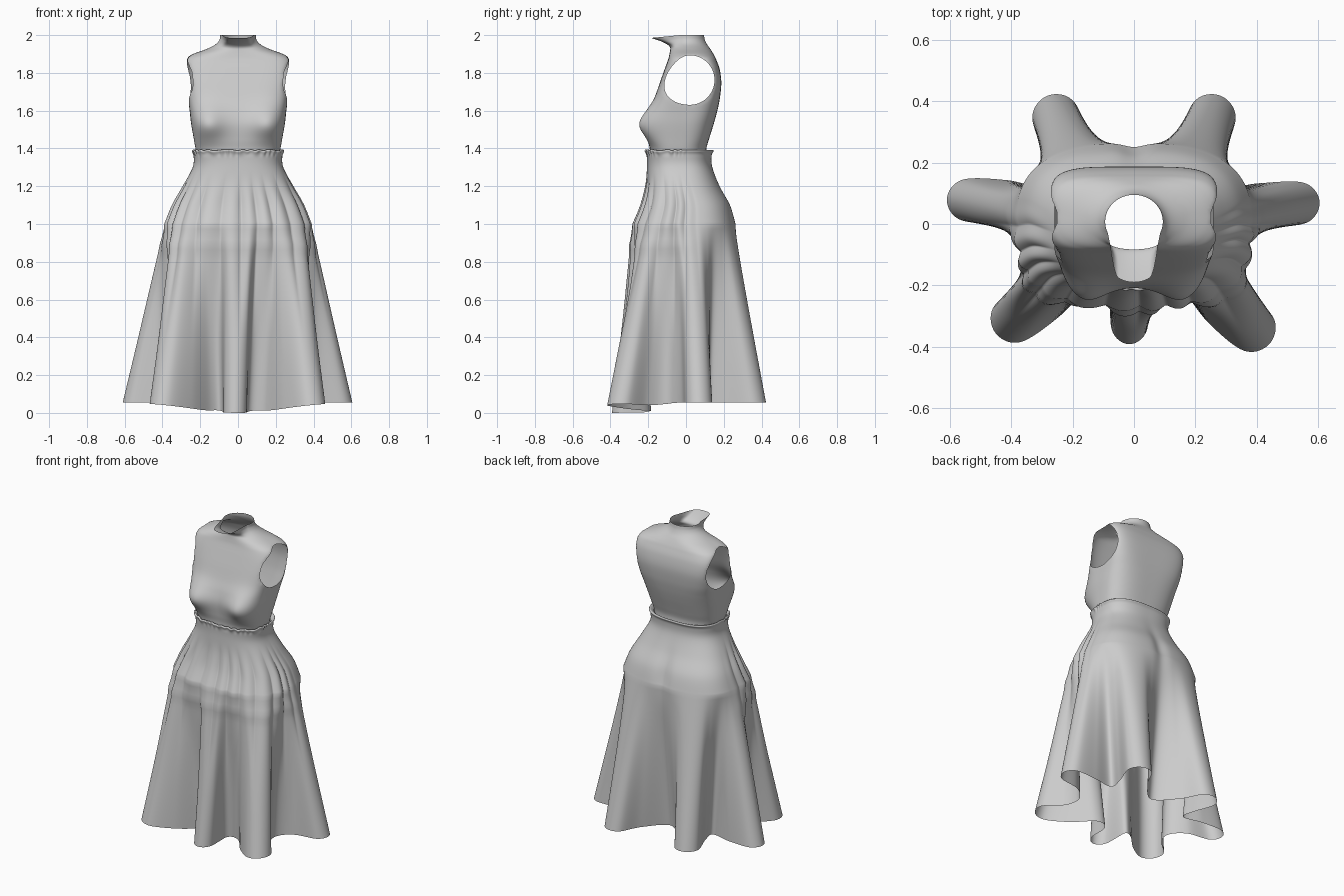
import bpy, bmesh, math
from mathutils import Vector

if "Cube" in bpy.data.objects:
    bpy.data.objects.remove(bpy.data.objects["Cube"])

fabric = bpy.data.materials.new("grey fabric")
fabric.diffuse_color = (0.6, 0.6, 0.6, 1)
fabric.use_nodes = True
fabric.node_tree.nodes["Principled BSDF"].inputs["Base Color"].default_value = fabric.diffuse_color


def spline(pts, per, closed=False):
    """Catmull-Rom samples through tuples of any length."""
    n, out = len(pts), []
    get = (lambda i: pts[i % n]) if closed else (lambda i: pts[max(0, min(n - 1, i))])
    for i in range(n if closed else n - 1):
        for j in range(per):
            t = j / per
            out.append([0.5 * (2 * b + (c - a) * t + (2 * a - 5 * b + 4 * c - d) * t * t
                               + (3 * b - a - 3 * c + d) * t ** 3)
                        for a, b, c, d in zip(get(i - 1), get(i), get(i + 1), get(i + 2))])
    if not closed:
        out.append(list(pts[-1]))
    return out


def section(hx, yf, yb, n, ang):
    """Point on a rounded-box outline at an angle."""
    c, s = math.cos(ang), math.sin(ang)
    r = (abs(c) ** n + abs(s) ** n) ** (-1 / n)
    return hx * c * r, (yf + yb) / 2 + (yb - yf) / 2 * s * r


def gauss(d, w):
    return math.exp(-(d / w) ** 2)


def smooth(a, b, v):
    t = max(0.0, min(1.0, (v - a) / (b - a)))
    return t * t * (3 - 2 * t)


def loft(name, rows, edit=None):
    """Open tube through rings listed from bottom to top."""
    bm = bmesh.new()
    rings = [[bm.verts.new(p) for p in row] for row in rows]
    for lo, hi in zip(rings, rings[1:]):
        for i in range(len(lo)):
            k = (i + 1) % len(lo)
            bm.faces.new((lo[i], lo[k], hi[k], hi[i]))
    if edit:
        edit(bm)
    mesh = bpy.data.meshes.new(name)
    bm.to_mesh(mesh)
    bm.free()
    mesh.materials.append(fabric)
    mesh.shade_smooth()
    ob = bpy.data.objects.new(name, mesh)
    bpy.context.collection.objects.link(ob)
    return ob


# --- Skirt: seven deep folds at the hem, gathered into the hips and waist ---
# fold tip x, y, outward direction, half width, hip angle, next valley x, y
folds = [
    (0.605, 0.075, 6, 0.068, 8, 0.28, 0.12),
    (0.285, 0.417, 66, 0.075, 57, 0.0, 0.16),
    (-0.285, 0.417, 114, 0.075, 123, -0.28, 0.12),
    (-0.61, 0.085, 174, 0.068, 172, -0.34, -0.09),
    (-0.45, -0.358, 219, 0.075, 222, -0.14, -0.2),
    (-0.015, -0.392, 270, 0.06, 270, 0.14, -0.2),
    (0.44, -0.393, 316, 0.075, 318, 0.34, -0.1),
]
controls = []  # hem x, hem y, hip angle
for i, (tx, ty, deg, w, hip, vx, vy) in enumerate(folds):
    prev = folds[i - 1][4] - (360 if i == 0 else 0)
    nxt = folds[(i + 1) % 7][4] + (360 if i == 6 else 0)
    d = Vector((math.cos(math.radians(deg)), math.sin(math.radians(deg))))
    p = Vector((-d.y, d.x))
    tip = Vector((tx, ty))
    for k, back, side in ((-2, 0.19, -1.15), (-1, 0.045, -0.95), (0, 0, 0),
                          (1, 0.045, 0.95), (2, 0.19, 1.15)):
        q = tip - d * back + p * w * side
        half = (nxt - hip) / 2 if k > 0 else (hip - prev) / 2
        controls.append((q.x, q.y, hip + half * k / 3))
    controls.append((vx, vy, (hip + nxt) / 2))
# spline the angle as a direction so that the seam closes
hem = []
cs = [(x, y, math.cos(math.radians(a)), math.sin(math.radians(a))) for x, y, a in controls]
for x, y, c, s in spline(cs, 9, True):
    hem.append((x, y, math.atan2(s, c)))

# height, half width, front, back, squareness
upper = spline([(1.375, 0.22, -0.195, 0.115, 2.7), (1.392, 0.234, -0.207, 0.137, 2.7),
                (1.386, 0.242, -0.216, 0.146, 2.7), (1.362, 0.235, -0.208, 0.136, 2.7),
                (1.3, 0.24, -0.207, 0.14, 2.6), (1.2, 0.292, -0.214, 0.18, 2.6),
                (1.1, 0.345, -0.236, 0.235, 2.7), (1.0, 0.385, -0.277, 0.264, 2.7)], 6)
hip_row = upper[-1]


def skirt_point(x, y, z, ang):
    front = smooth(0.35, -0.25, math.sin(ang))
    c, s = math.cos(ang), math.sin(ang)
    # narrow gathered pleats, with a soft ridge where they are released
    amp = smooth(1.28, 1.08, z) * smooth(0.3, 0.85, z) * front
    off = amp * (0.018 * abs(math.sin(12 * ang + 0.6 * math.sin(5 * ang))) - 0.011)
    off += front * 0.006 * gauss(z - 0.89, 0.035)
    # crinkled waist edge
    edge = smooth(1.35, 1.38, z) * front
    off += edge * 0.003 * math.sin(34 * ang + 3 * math.sin(7 * ang))
    z += edge * 0.003 * math.sin(23 * ang + 3 * math.sin(5 * ang))
    # shallow hollow down the middle of the back
    y -= 0.016 * gauss(x, 0.045) * gauss(z - 1.06, 0.13) * (s > 0)
    return x + c * off, y + s * off, z


rows = []
for z, hx, yf, yb, n in upper:
    rows.append([skirt_point(*section(hx, yf, yb, n, a), z, a) for _, _, a in hem])
STEPS = 36
for j in range(1, STEPS + 1):
    t = j / STEPS
    ring = []
    for hx_, hy_, a in hem:
        sx, sy = section(*hip_row[1:], a)
        low = 0.06 - 0.055 * smooth(0, -0.25, hy_) * gauss(hx_, 0.33)
        ring.append(skirt_point(sx + (hx_ - sx) * t, sy + (hy_ - sy) * t,
                                1 + (low - 1) * t, a))
    rows.append(ring)
base = min(p[2] for p in rows[-1])
rows = [[(x, y, z - base * smooth(1, 0, z)) for x, y, z in row] for row in rows]
loft("skirt", rows[::-1])

# --- Bodice: bust, shoulders and a collar that turns out at the front ---
body = spline([(1.36, 0.215, -0.19, 0.108, 2.7), (1.40, 0.225, -0.192, 0.108, 2.8),
               (1.45, 0.234, -0.2, 0.122, 3.0), (1.53, 0.248, -0.207, 0.147, 3.2),
               (1.6, 0.256, -0.192, 0.166, 3.6), (1.67, 0.265, -0.165, 0.18, 4.2),
               (1.75, 0.276, -0.138, 0.187, 4.6), (1.82, 0.282, -0.113, 0.178, 4.6),
               (1.87, 0.276, -0.095, 0.16, 4.0), (1.897, 0.245, -0.088, 0.147, 3.0),
               (1.925, 0.17, -0.083, 0.13, 2.2), (1.95, 0.12, -0.08, 0.112, 2),
               (1.975, 0.098, -0.08, 0.1, 2), (2.0, 0.094, -0.08, 0.095, 2)], 8)
rows = []
SEG = 192
for z, hx, yf, yb, n in body:
    ring = []
    for i in range(SEG):
        a = 2 * math.pi * i / SEG
        x, y = section(hx, yf, yb, n, a)
        f = max(0.0, -math.sin(a))
        drop = z - 1.525
        y -= 0.054 * smooth(0.2, 0.7, f) * gauss(abs(x) - 0.165, 0.085) * \
            gauss(drop, 0.09 if drop > 0 else 0.08)
        # collar lip
        t = max(0.0, (z - 1.925) / 0.075)
        lip = smooth(0.4, 0.85, f)
        y -= 0.11 * lip * t * t
        ring.append((x, y, z - 0.014 * lip * t))
    rows.append(ring)


def cut_armholes(bm):
    """Open both armholes and round their rims."""
    cy, cz, rz = 0.02, 1.762, 0.131

    def radius(v):
        dz = (v.co.z - cz) / rz
        ry = 0.131 * (1 - 0.25 * dz) if v.co.y < cy else 0.131
        return math.hypot((v.co.y - cy) / ry, dz)

    inside = [v for v in bm.verts if abs(v.co.x) > 0.12 and radius(v) < 1]
    bmesh.ops.delete(bm, geom=inside, context='VERTS')
    rim = [v for v in bm.verts
           if v.is_boundary and 1.5 < v.co.z < 1.93 and abs(v.co.x) > 0.12]
    for v in rim:
        for _ in range(5):
            r = radius(v)
            v.co.y = cy + (v.co.y - cy) / r
            v.co.z = cz + (v.co.z - cz) / r
    # even out the rim sideways
    for _ in range(6):
        new = {}
        for v in rim:
            near = [e.other_vert(v).co.x for e in v.link_edges if e.is_boundary]
            new[v] = (v.co.x + sum(near) / len(near)) / 2
        for v, x in new.items():
            v.co.x = x


loft("bodice", rows, cut_armholes)
